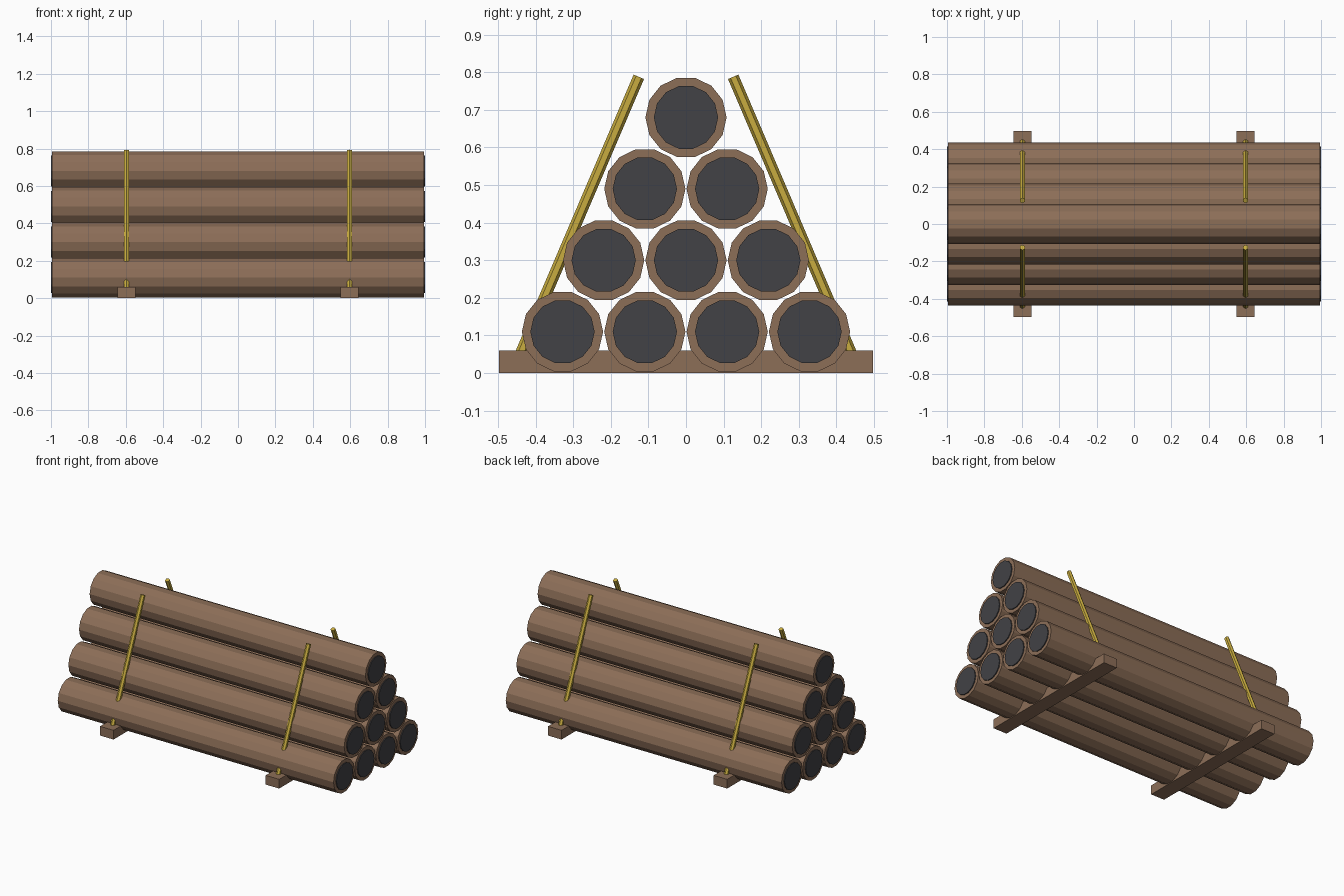
import bpy, bmesh
from math import pi, atan2
from mathutils import Matrix, Vector

cube = bpy.data.objects.get("Cube")
if cube:
    bpy.data.objects.remove(cube, do_unlink=True)


def material(name, rgb):
    mat = bpy.data.materials.new(name)
    mat.use_nodes = True
    mat.diffuse_color = (*rgb, 1)
    mat.node_tree.nodes["Principled BSDF"].inputs["Base Color"].default_value = (*rgb, 1)
    return mat


brown = material("brown", (0.265, 0.157, 0.097))
dark = material("dark grey", (0.054, 0.054, 0.061))
yellow = material("yellow", (0.578, 0.413, 0.05))


def finish(bm, name, mat):
    mesh = bpy.data.meshes.new(name)
    bm.to_mesh(mesh)
    bm.free()
    mesh.materials.append(mat)
    obj = bpy.data.objects.new(name, mesh)
    bpy.context.collection.objects.link(obj)
    return obj


def cylinder(name, mat, sides, radius, length, centre, rotation):
    bm = bmesh.new()
    bmesh.ops.create_cone(bm, cap_ends=True, segments=sides, radius1=radius,
                          radius2=radius, depth=length,
                          matrix=Matrix.Translation(centre) @ rotation)
    return finish(bm, name, mat)


# Pyramid of pipes, each with a dark bore disc standing just proud of both ends
along_x = Matrix.Rotation(pi / 2, 4, "Y")
for row in range(4):
    count = 4 - row
    for i in range(count):
        y = (i - (count - 1) / 2) * 0.219
        z = 0.11 + 0.19 * row
        cylinder("pipe", brown, 14, 0.108, 1.988, (0, y, z), along_x)
        for side in (-1, 1):
            cylinder("pipe_bore", dark, 14, 0.0855, 0.01, (side * 0.995, y, z), along_x)

# Support timbers and the leaning straps on both sides
for x in (-0.597, 0.597):
    bm = bmesh.new()
    bmesh.ops.create_cube(bm, size=1, matrix=Matrix.Translation((x, 0, 0.03))
                          @ Matrix.Diagonal((0.097, 0.996, 0.06, 1)))
    finish(bm, "support_timber", brown)
    for side in (-1, 1):
        foot = Vector((x, side * 0.445, 0.04))
        tip = Vector((x, side * 0.1255, 0.788))
        lean = tip - foot
        turn = Matrix.Rotation(atan2(-lean.y, lean.z), 4, "X")
        cylinder("strap", yellow, 6, 0.015, lean.length, (foot + tip) / 2, turn)
